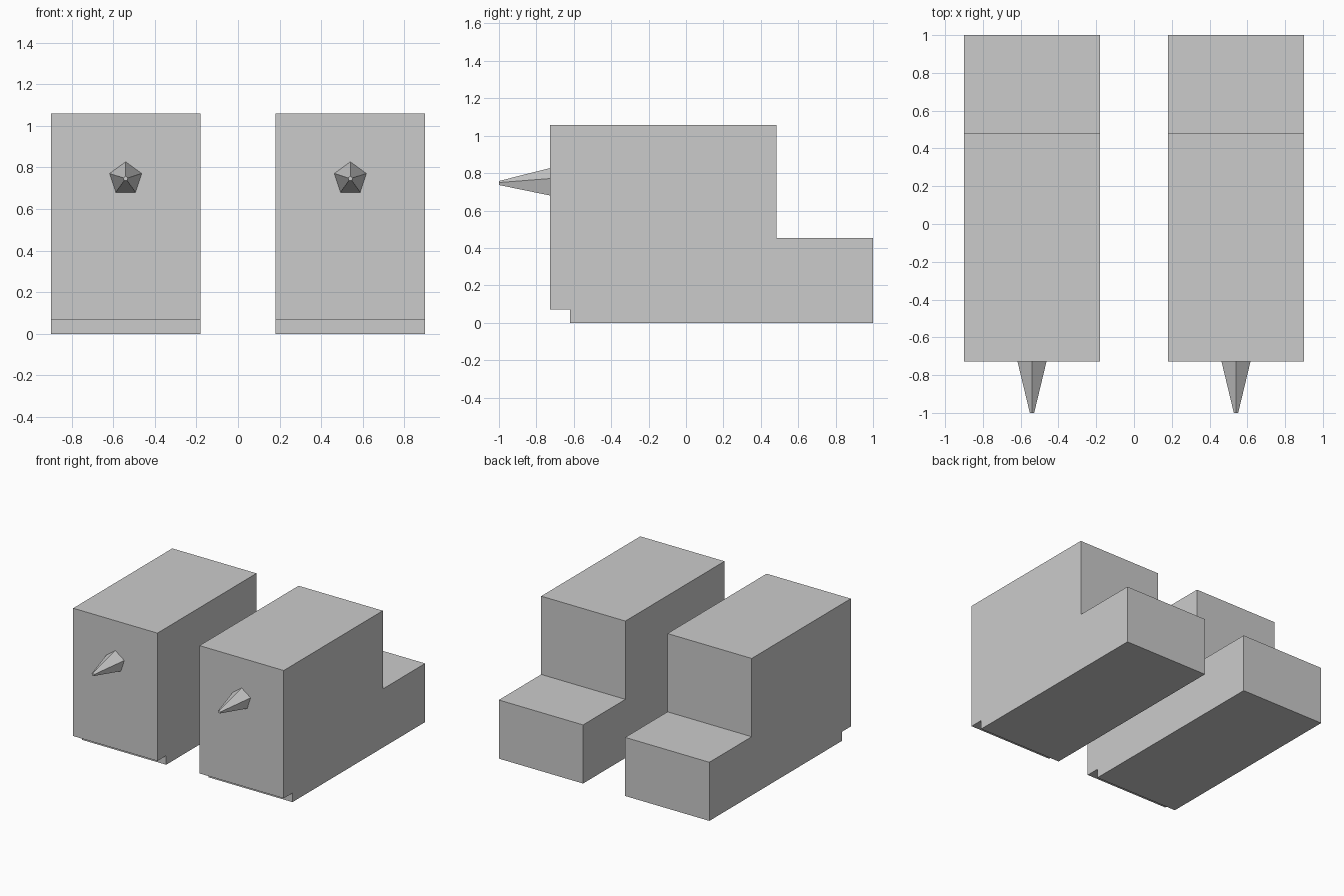
import bpy, bmesh
from math import sin, cos, tau

if "Cube" in bpy.data.objects:
    bpy.data.objects.remove(bpy.data.objects["Cube"])


def loft(name, ring_a, ring_b):
    """Closed solid between two matching rings of points."""
    bm = bmesh.new()
    a = [bm.verts.new(p) for p in ring_a]
    b = [bm.verts.new(p) for p in ring_b]
    n = len(a)
    bm.faces.new(a)
    bm.faces.new(b[::-1])
    for i in range(n):
        j = (i + 1) % n
        bm.faces.new((a[i], b[i], b[j], a[j]))
    bmesh.ops.recalc_face_normals(bm, faces=bm.faces)
    mesh = bpy.data.meshes.new(name)
    bm.to_mesh(mesh)
    bm.free()
    obj = bpy.data.objects.new(name, mesh)
    bpy.context.collection.objects.link(obj)
    return obj


def pentagon(x, y, z, r):
    return [(x + r * sin(tau * i / 5), y, z + r * cos(tau * i / 5)) for i in range(5)]


FRONT = -0.727
HALF_WIDTH = 0.36
# Stepped side outline (y, z) with a recessed toe at the front
PROFILE = [(FRONT, 0.07), (-0.62, 0.07), (-0.62, 0), (1, 0),
           (1, 0.453), (0.483, 0.453), (0.483, 1.058), (FRONT, 1.058)]

for side, x in (("left", -0.54), ("right", 0.54)):
    # Stepped block body
    loft(f"{side}_block",
         [(x - HALF_WIDTH, y, z) for y, z in PROFILE],
         [(x + HALF_WIDTH, y, z) for y, z in PROFILE])
    # Tapered five-sided spike on the front face
    loft(f"{side}_spike",
         pentagon(x, FRONT, 0.746, 0.081),
         pentagon(x, -1.0, 0.746, 0.012))
